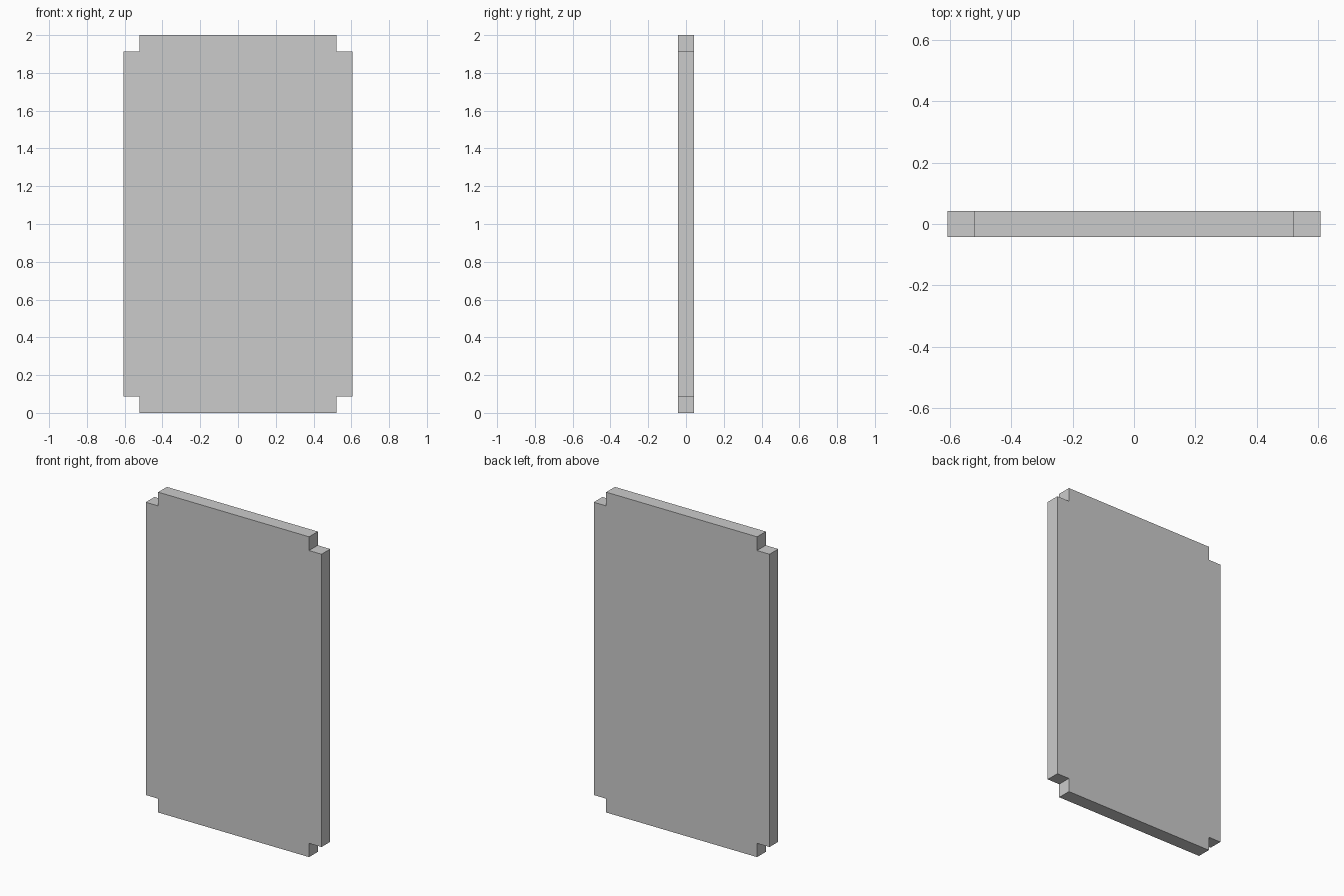
import bpy, bmesh

if "Cube" in bpy.data.objects:
    bpy.data.objects.remove(bpy.data.objects["Cube"])

HALF_W, HEIGHT, THICK, NOTCH = 0.607, 2.0, 0.086, 0.086

# Right half of the outline, bottom to top; the left half is mirrored
right = [(HALF_W - NOTCH, 0), (HALF_W - NOTCH, NOTCH), (HALF_W, NOTCH),
         (HALF_W, HEIGHT - NOTCH), (HALF_W - NOTCH, HEIGHT - NOTCH),
         (HALF_W - NOTCH, HEIGHT)]
outline = right + [(-x, z) for x, z in reversed(right)]

# Notched panel: front face extruded to the back
bm = bmesh.new()
face = bm.faces.new([bm.verts.new((x, -THICK / 2, z)) for x, z in outline])
extruded = bmesh.ops.extrude_face_region(bm, geom=[face], use_keep_orig=True)
back = [g for g in extruded["geom"] if isinstance(g, bmesh.types.BMVert)]
bmesh.ops.translate(bm, verts=back, vec=(0, THICK, 0))
bmesh.ops.recalc_face_normals(bm, faces=bm.faces)

mesh = bpy.data.meshes.new("notched_panel")
bm.to_mesh(mesh)
bm.free()
bpy.context.collection.objects.link(bpy.data.objects.new("notched_panel", mesh))
